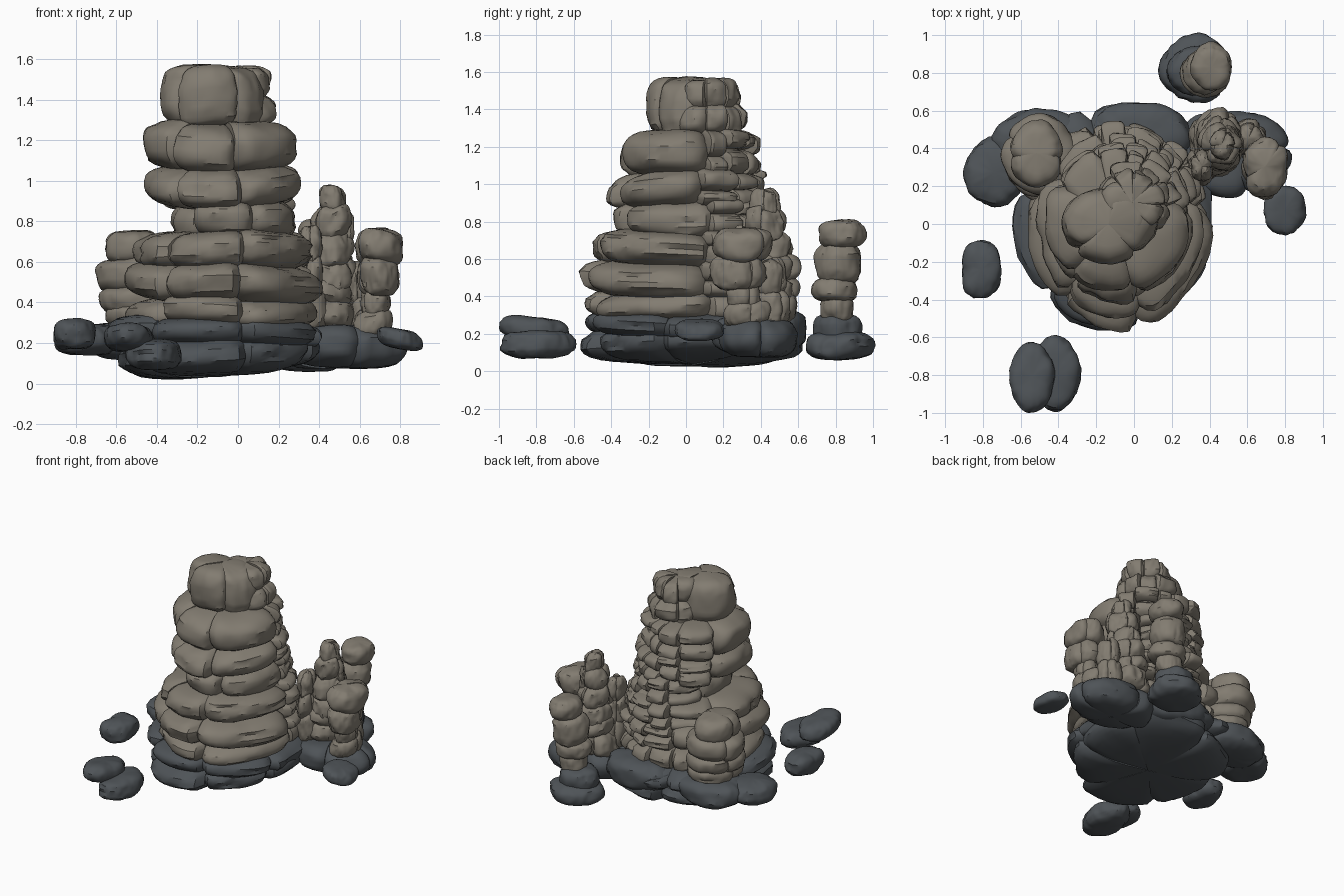
import bpy, bmesh, math, random
from mathutils import Vector, noise

if "Cube" in bpy.data.objects:
    bpy.data.objects.remove(bpy.data.objects["Cube"])

random.seed(11)


def material(name, rgb):
    m = bpy.data.materials.new(name)
    m.diffuse_color = (*rgb, 1)
    m.use_nodes = True
    m.node_tree.nodes["Principled BSDF"].inputs["Base Color"].default_value = m.diffuse_color
    return m


TAN = material("weathered_tan", (0.225, 0.202, 0.165))
DARK = material("dark_slate", (0.078, 0.088, 0.097))


def spow(v, e):
    return math.copysign(abs(v) ** e, v)


def stone(bm, box, a0, a1, tilt, grow=1.0, rough=0.1, bulge=0.48):
    """One rounded, bedded wedge (or a whole boulder when it spans 360 degrees)."""
    z0, z1, xa, xb, ya, yb = box
    cx, cy, rx, ry = (xa + xb) / 2, (ya + yb) / 2, (xb - xa) / 2, (yb - ya) / 2
    zc, hz = (z0 + z1) / 2, (z1 - z0) / 2
    whole = a1 - a0 >= 360
    nu = max(10, int((a1 - a0) / 5))
    nv = 16
    off = Vector([random.uniform(-40, 40) for _ in range(3)])
    size = (rx + ry) / 2
    rows = []
    for i in range(nu if whole else nu + 1):
        u = 2 * i / nu - 1
        th = math.radians(a0 + (a1 - a0) * i / nu)
        edge = 0 if whole else abs(u) ** 8
        row = []
        for j in range(nv + 1):
            t = math.pi * (j / nv - 0.5)
            r = 0 if j in (0, nv) else math.cos(t) ** bulge
            z = spow(math.sin(t), 0.8) * (1 - 0.16 * edge * r ** 3)
            d = Vector((math.cos(th) * rx * r, math.sin(th) * ry * r, z * hz))
            # broad angular lumps plus thin horizontal bedding cracks
            n = noise.noise(d * (1.2 / size) + off) * rough
            n -= (abs(noise.noise(d * (2.6 / size) + off)) - 0.2) * rough * 0.7
            bed = noise.noise(Vector((d.x * 4, d.y * 4, d.z * 38)) + off)
            n -= max(0, abs(bed) - 0.25) * 0.1
            k = grow * (1 - 0.14 * edge) * (1 + n)
            lift = noise.noise(Vector((d.x, d.y, 0)) * (1.5 / size) + off) * rough * hz
            zz = zc + d.z * (1 + n * 0.4) + lift + tilt[0] * d.x + tilt[1] * d.y
            row.append(bm.verts.new((cx + d.x * k, cy + d.y * k, max(zz, 0.0))))
        rows.append(row)
    pairs = list(zip(rows, rows[1:]))
    if whole:
        pairs.append((rows[-1], rows[0]))
    for a, b in pairs:
        for j in range(nv):
            bm.faces.new((a[j], b[j], b[j + 1], a[j + 1]))
    if not whole:
        bm.faces.new(rows[0])
        bm.faces.new(rows[-1][::-1])


def finish(bm, name, mat):
    bmesh.ops.remove_doubles(bm, verts=bm.verts, dist=0.0008)
    bmesh.ops.recalc_face_normals(bm, faces=bm.faces)
    me = bpy.data.meshes.new(name)
    bm.to_mesh(me)
    bm.free()
    me.materials.append(mat)
    bpy.context.collection.objects.link(bpy.data.objects.new(name, me))


def layer(name, mat, box, seams, tilt=(0, 0), jitter=5, wobble=0.06, rough=0.1, bulge=0.48):
    """Ring of wedge stones; narrow wedges stand up straighter as columns."""
    bm = bmesh.new()
    s = [a + random.uniform(-jitter, jitter) for a in seams]
    s.append(s[0] + 360)
    z0, z1 = box[0] - 0.015, box[1] + 0.015
    for a0, a1 in zip(s, s[1:]):
        tl = [t + random.uniform(-wobble, wobble) for t in tilt]
        thin = a1 - a0 < 45
        parts = [(z0, z1)]
        if thin and mat is TAN and z1 - z0 > 0.19:
            zm = z0 + (z1 - z0) * random.uniform(0.4, 0.6)
            parts = [(z0, zm + 0.01), (zm - 0.01, z1)]
        for c0, c1 in parts:
            stone(bm, (c0, c1, *box[2:]), a0 - 1, a1 + 1, tl,
                  random.uniform(0.97, 1.03), rough, 0.36 if thin else bulge)
    finish(bm, name, mat)


def stack(name, boxes, seams, **kw):
    for i, b in enumerate(boxes):
        turn = random.uniform(-25, 25) if len(seams) < 5 else 0
        layer(f"{name}_layer_{i + 1}", TAN, b, [a + turn for a in seams], **kw)


def boulder(name, mat, boxes, tilt=(0, 0), bulge=0.55):
    bm = bmesh.new()
    for b in boxes:
        stone(bm, b, 0, 360, tilt, 1.0, 0.13, bulge)
    finish(bm, name, mat)


# boxes are z0, z1, x0, x1, y0, y1
# main tower
stack("tower", [
    (0.27, 0.42, -0.54, 0.38, -0.51, 0.54),
    (0.40, 0.58, -0.56, 0.42, -0.57, 0.53),
    (0.56, 0.74, -0.50, 0.38, -0.53, 0.50),
    (0.72, 0.90, -0.34, 0.30, -0.37, 0.47),
    (0.88, 1.06, -0.45, 0.30, -0.42, 0.43),
    (1.05, 1.28, -0.46, 0.27, -0.37, 0.39),
], [-76, 14, 40, 62, 84, 108, 150, 225])
# flat cap stone with a crest of small blocks behind it
layer("cap_stone", TAN, (1.28, 1.555, -0.39, 0.12, -0.20, 0.20), [-55, 80, 225], bulge=0.36)
layer("cap_crest_lower", TAN, (1.27, 1.41, -0.20, 0.18, -0.08, 0.32),
      [-70, -10, 30, 75, 125], rough=0.15)
layer("cap_crest_upper", TAN, (1.40, 1.55, -0.18, 0.16, -0.06, 0.29),
      [-60, 0, 40, 85, 130], rough=0.15)

# dark foundation under the tower
base_seams = [-72, -20, 35, 100, 160, 225]
layer("foundation_lower", DARK, (0.05, 0.23, -0.61, 0.42, -0.54, 0.61), base_seams,
      (0.07, 0), bulge=0.6, wobble=0.03)
layer("foundation_upper", DARK, (0.17, 0.31, -0.64, 0.42, -0.54, 0.62), base_seams)
# dark ledges around the back and under the side stacks
layer("right_ledge", DARK, (0.09, 0.275, 0.21, 0.84, 0.15, 0.61), [10, 110, 190, 280], bulge=0.55)
boulder("left_ledge", DARK, [(0.14, 0.29, -0.90, -0.58, 0.09, 0.46)])
boulder("left_back_ledge", DARK, [(0.12, 0.31, -0.76, -0.25, 0.22, 0.61)])
boulder("back_ledge", DARK, [(0.12, 0.33, -0.22, 0.30, 0.30, 0.65)])

# left rear stack
stack("left_stack", [
    (0.27, 0.38, -0.66, -0.30, 0.12, 0.55),
    (0.36, 0.48, -0.69, -0.30, 0.13, 0.57),
    (0.46, 0.61, -0.71, -0.30, 0.15, 0.58),
    (0.59, 0.74, -0.66, -0.37, 0.20, 0.55),
], [0, 170], jitter=20)

# right rear spires
stack("tall_spire", [
    (0.27, 0.40, 0.29, 0.58, 0.26, 0.60),
    (0.38, 0.50, 0.32, 0.58, 0.27, 0.60),
    (0.48, 0.62, 0.33, 0.57, 0.27, 0.60),
    (0.60, 0.74, 0.34, 0.57, 0.28, 0.57),
    (0.72, 0.86, 0.37, 0.57, 0.31, 0.53),
    (0.84, 0.96, 0.40, 0.53, 0.34, 0.50),
], [0, 90, 210], jitter=20, rough=0.2, wobble=0.2)
stack("inner_spire", [
    (0.27, 0.46, 0.28, 0.44, 0.22, 0.42),
    (0.45, 0.62, 0.29, 0.42, 0.21, 0.40),
    (0.61, 0.76, 0.30, 0.42, 0.22, 0.39),
], [20, 140, 260], jitter=20, rough=0.2, wobble=0.2)
stack("outer_spire", [
    (0.24, 0.35, 0.56, 0.77, 0.20, 0.45),
    (0.34, 0.46, 0.60, 0.75, 0.22, 0.40),
    (0.45, 0.61, 0.59, 0.80, 0.13, 0.42),
    (0.60, 0.75, 0.57, 0.82, 0.14, 0.47),
], [20, 190], jitter=20, rough=0.17, wobble=0.15)
stack("low_spire", [
    (0.26, 0.42, 0.52, 0.70, 0.36, 0.56),
    (0.41, 0.58, 0.53, 0.68, 0.36, 0.54),
], [50, 220], jitter=20, rough=0.2, wobble=0.2)

# detached pillar at the back
boulder("pillar_foot", DARK, [(0.06, 0.21, 0.14, 0.52, 0.64, 1.0),
                              (0.14, 0.31, 0.18, 0.46, 0.68, 0.94)])
boulder("pillar_neck", TAN, [(0.25, 0.42, 0.27, 0.46, 0.72, 0.90)])
boulder("pillar_collar", TAN, [(0.37, 0.50, 0.24, 0.50, 0.67, 0.92)])
boulder("pillar_body", TAN, [(0.47, 0.69, 0.26, 0.51, 0.69, 0.94)])
boulder("pillar_cap", TAN, [(0.66, 0.81, 0.30, 0.52, 0.70, 0.96)])

# loose boulders
boulder("right_boulder", DARK, [(0.17, 0.27, 0.68, 0.91, -0.06, 0.20)], (-0.2, 0))
boulder("left_boulder", DARK, [(0.17, 0.32, -0.92, -0.70, -0.40, -0.08)])
boulder("front_boulder_high", DARK, [(0.16, 0.29, -0.66, -0.42, -0.99, -0.63)], (0, -0.1))
boulder("front_boulder_low", DARK, [(0.07, 0.22, -0.55, -0.28, -1.0, -0.60)])

# smooth shading with crisp cracks
bpy.ops.object.select_all(action='SELECT')
bpy.context.view_layer.objects.active = bpy.data.objects["tower_layer_1"]
bpy.ops.object.shade_smooth_by_angle(angle=math.radians(35))
